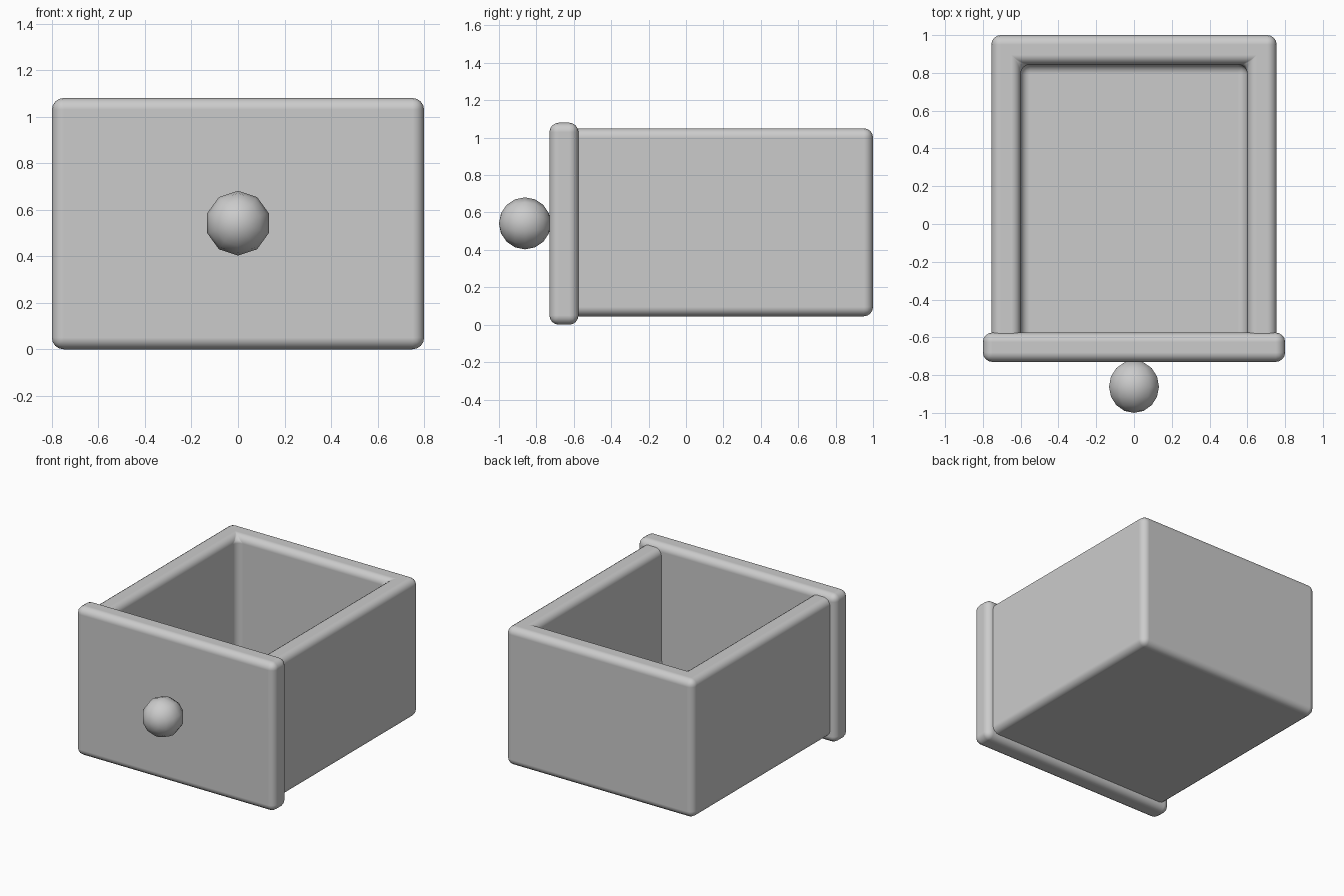
import bpy, bmesh, math
from mathutils import Matrix

if "Cube" in bpy.data.objects:
    bpy.data.objects.remove(bpy.data.objects["Cube"])


def make_object(name, bm):
    bmesh.ops.recalc_face_normals(bm, faces=bm.faces)
    mesh = bpy.data.meshes.new(name)
    bm.to_mesh(mesh)
    bm.free()
    for p in mesh.polygons:
        p.use_smooth = True
    ob = bpy.data.objects.new(name, mesh)
    bpy.context.collection.objects.link(ob)
    return ob


def round_edges(ob, width=0.05):
    mod = ob.modifiers.new("rounded_edges", 'BEVEL')
    mod.width = width
    mod.segments = 4
    mod.limit_method = 'ANGLE'
    mod.harden_normals = True


def box_verts(bm, x, y0, y1, z0, z1):
    # bottom loop then top loop, each starting front left
    return [bm.verts.new((sx * x, y, z)) for z in (z0, z1)
            for sx, y in ((-1, y0), (1, y0), (1, y1), (-1, y1))]


# front panel
bm = bmesh.new()
v = box_verts(bm, 0.80, -0.73, -0.575, 0.0, 1.08)
for f in ((0, 1, 2, 3), (4, 5, 6, 7), (0, 1, 5, 4), (1, 2, 6, 5), (2, 3, 7, 6), (3, 0, 4, 7)):
    bm.faces.new([v[i] for i in f])
round_edges(make_object("front_panel", bm))

# open tray: floor, sides and back; its front end is hidden inside the panel
bm = bmesh.new()
outer = box_verts(bm, 0.755, -0.65, 1.0, 0.045, 1.05)
inner = box_verts(bm, 0.60, -0.65, 0.845, 0.20, 1.05)
for shell in (outer, inner):
    for f in ((0, 1, 2, 3), (1, 2, 6, 5), (2, 3, 7, 6), (3, 0, 4, 7)):
        bm.faces.new([shell[i] for i in f])
for a, b in ((5, 6), (6, 7), (7, 4)):
    bm.faces.new([outer[a], outer[b], inner[b], inner[a]])
round_edges(make_object("drawer_tray", bm))

# round pull knob, poles facing front and back
bm = bmesh.new()
bmesh.ops.create_uvsphere(bm, u_segments=10, v_segments=8, radius=0.139,
                          matrix=Matrix.Translation((0, -0.861, 0.542)) @ Matrix.Rotation(math.pi / 2, 4, 'X'))
make_object("knob", bm)
